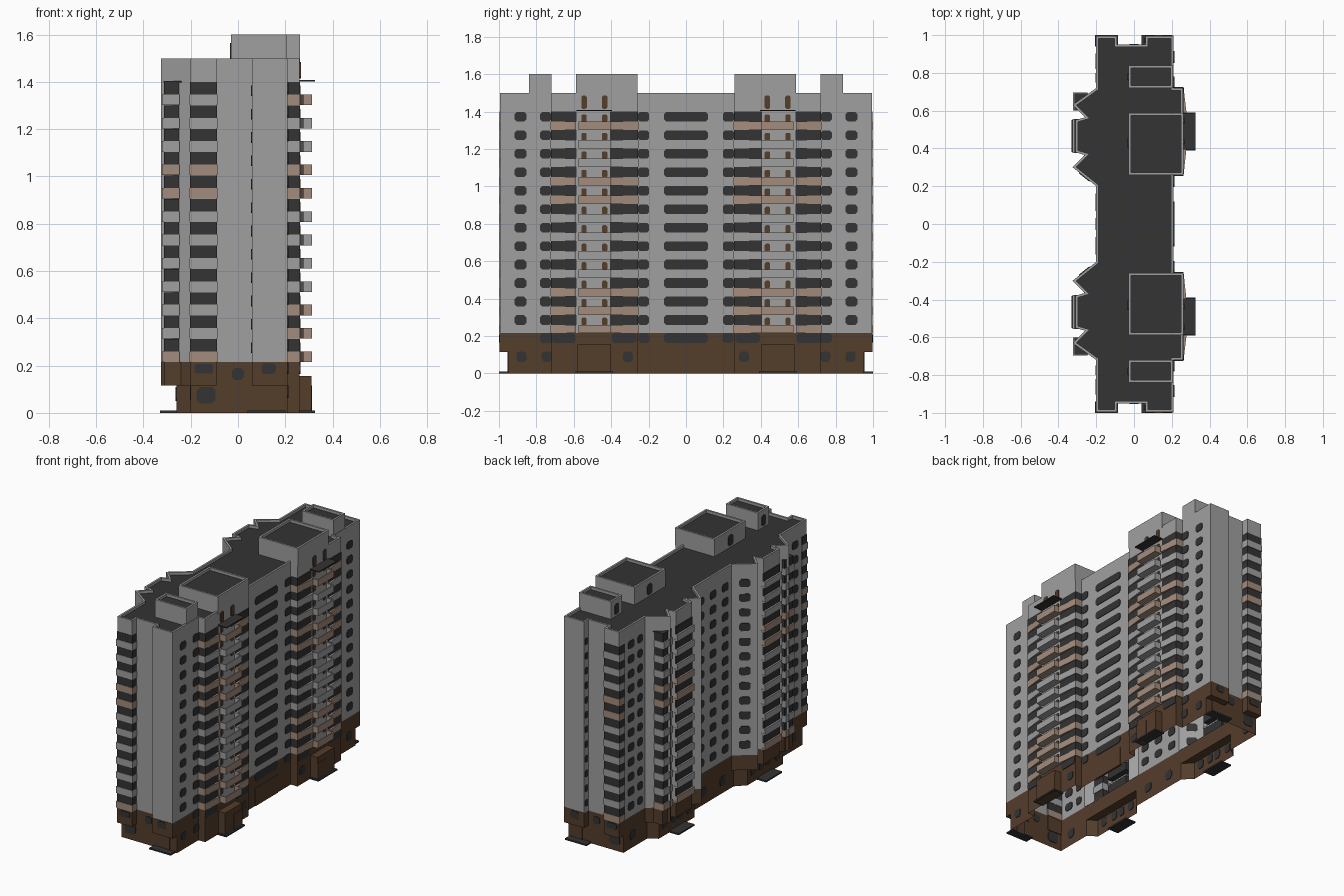
import bpy, bmesh, math
from mathutils import Vector

if "Cube" in bpy.data.objects:
    bpy.data.objects.remove(bpy.data.objects["Cube"])


def material(name, rgb):
    m = bpy.data.materials.new(name)
    m.diffuse_color = (*rgb, 1)
    m.use_nodes = True
    m.node_tree.nodes["Principled BSDF"].inputs["Base Color"].default_value = m.diffuse_color
    return m


WALL = material("grey wall", (0.35, 0.35, 0.35))
DARK = material("dark glass and roof", (0.033, 0.033, 0.033))
PEACH = material("peach panel", (0.37, 0.265, 0.205))
BROWN = material("brown base", (0.088, 0.047, 0.024))

parts = {}


def part(name, mat):
    if name not in parts:
        parts[name] = (bmesh.new(), [mat])
    return parts[name][0]


def prism(bm, pts, z0, z1, caps=True):
    lo = [bm.verts.new((x, y, z0)) for x, y in pts]
    hi = [bm.verts.new((x, y, z1)) for x, y in pts]
    n = len(pts)
    for i in range(n):
        j = (i + 1) % n
        bm.faces.new((lo[i], lo[j], hi[j], hi[i]))
    if caps:
        bm.faces.new(lo[::-1])
    return bm.faces.new(hi) if caps else hi


def box(bm, x0, x1, y0, y1, z0, z1):
    prism(bm, [(x0, y0), (x1, y0), (x1, y1), (x0, y1)], z0, z1)


def box2(bm, x0, x1, y0, y1, z0, z1):
    """Box plus its twin mirrored across y."""
    box(bm, x0, x1, y0, y1, z0, z1)
    box(bm, x0, x1, -y1, -y0, z0, z1)


def window(bm, x, y, z, w, h, along=(0, 1), t=0.004):
    """Thin plate with cut corners, set through the wall so it shows on both sides."""
    a = Vector((along[0], along[1], 0)).normalized()
    nrm = Vector((a.y, -a.x, 0))
    c = min(w, h) * 0.22
    u, v = w / 2, h / 2
    prof = [(-u + c, -v), (u - c, -v), (u, -v + c), (u, v - c),
            (u - c, v), (-u + c, v), (-u, v - c), (-u, -v + c)]
    rings = [[bm.verts.new(Vector((x, y, z + q)) + a * p + nrm * s) for p, q in prof]
             for s in (-t, t)]
    for i in range(8):
        j = (i + 1) % 8
        bm.faces.new((rings[0][i], rings[0][j], rings[1][j], rings[1][i]))
    bm.faces.new(rings[0][::-1])
    bm.faces.new(rings[1])


def window2(bm, x, y, z, w, h, along=(0, 1)):
    window(bm, x, y, z, w, h, along)
    window(bm, x, -y, z, w, h, (along[0], -along[1]))


def rimmed_roof(bm, top_pts, z0, z1, rim=0.013, drop=0.018):
    """Open-bottomed tower with a parapet round a sunken dark roof."""
    ring = prism(bm, top_pts, z0, z1, caps=False)
    top = bm.faces.new(ring)
    bm.normal_update()
    bmesh.ops.inset_region(bm, faces=[top], thickness=rim, use_even_offset=True)
    roof = bmesh.ops.extrude_discrete_faces(bm, faces=[top])["faces"][0]
    bmesh.ops.translate(bm, verts=roof.verts, vec=(0, 0, -drop))
    roof.material_index = 1


# main tower shell
bay = [(-.2, .72), (-.325, .63), (-.26, .565), (-.31, .55),
       (-.31, .38), (-.26, .365), (-.325, .3), (-.2, .2)]
half = [(.21, .26), (.26, .26), (.26, .72), (.21, .72), (.21, .995), (.06, .995),
        (.06, .95), (-.09, .95), (-.09, .995), (-.2, .995)] + bay
mirror = lambda pts: [(x, -y) for x, y in reversed(pts)]
tower = part("tower_walls", WALL)
parts["tower_walls"][1].append(DARK)
rimmed_roof(tower, half + mirror(half), .215, 1.5)

# rooftop stair and lift houses
house = part("roof_houses", WALL)
parts["roof_houses"][1].append(DARK)
for x1, y0, y1 in ((.263, .26, .588), (.207, .72, .84)):
    pts = [(-.03, y0), (x1, y0), (x1, y1), (-.03, y1)]
    rimmed_roof(house, pts, 1.48, 1.6)
    rimmed_roof(house, mirror(pts), 1.48, 1.6)

# brown base, set back at the ends, with overhanging blocks
base = part("base_walls", BROWN)
low = [(.21, .26), (.26, .26), (.26, .72), (.21, .72), (.21, .95), (-.2, .95),
       (-.2, .7), (-.26, .66), (-.26, .28), (-.2, .22)]
prism(base, low + mirror(low), 0, .215, caps=False)
over = part("base_overhangs", BROWN)
box2(over, -.2, -.09, .945, .997, .115, .216)
box2(over, .06, .21, .945, .997, .115, .216)
prism(over, bay, .115, .216)
prism(over, mirror(bay), .115, .216)
box2(over, -.31, -.2, .6, .69, .115, .216)
# porches and doors
porch = part("porches", BROWN)
box2(porch, .255, .31, .4, .58, 0, .155)
doors = part("doors", BROWN)
box(doors, .2, .214, -.12, .12, 0, .12)
box2(doors, .3, .314, .4, .49, 0, .115)
box2(doors, .105, .16, .94, .954, 0, .115)
# ground slabs at the entrances
slabs = part("entrance_slabs", DARK)
box2(slabs, .25, .325, .39, .59, 0, .01)
box2(slabs, -.33, -.25, .38, .55, 0, .01)
box2(slabs, .04, .2, .94, 1.0, 0, .01)

glass = part("windows", DARK)
stair = part("stair_windows", BROWN)
bands = part("loggia_glazing", DARK)

# base windows
for y in (.88, .745, .31):
    window2(glass, .21 if y > .72 else .26, y, .09, .055, .055)
for x, z, w, h in ((-.135, .075, .08, .07), (.0, .165, .05, .05)):
    window2(glass, x, .95, z, w, h, (1, 0))
window2(glass, -.145, .997, .187, .08, .04, (1, 0))
window2(glass, .13, .997, .187, .06, .045, (1, 0))
for y in (.1, .85):
    window2(glass, -.2, y, .085, .06, .06)
for y in (.34, .43, .5, .6):
    window2(glass, -.26, y, .08, .05, .06)
window(glass, .21, 0, .19, .235, .052)
window2(glass, .21, .745, .19, .07, .052)
window2(glass, .21, .225, .19, .06, .052)
window2(glass, .26, .655, .19, .13, .052)
window2(glass, .26, .33, .19, .13, .052)

for i in range(12):
    zp = .2375 + .0988 * i          # panel centre
    zw = zp + .048                  # window centre
    p0, p1, w0, w1 = zp - .0225, zp + .0225, zw - .0265, zw + .027
    right = PEACH if i in (0, 1, 2, 7, 8, 11) else WALL
    left = PEACH if i in (0, 7, 8) else WALL

    # plain windows, right side
    window2(glass, .21, .885, zw, .062, .052)
    window2(glass, .21, .75, zw, .06, .052)
    window2(glass, .21, .228, zw, .062, .052)
    window(glass, .21, 0, zw, .235, .052)
    # plain windows, left side
    window2(glass, -.2, .87, zw, .065, .052)
    window2(glass, -.2, .775, zw, .05, .052)
    window2(glass, -.2, .13, zw, .065, .052)
    window(glass, -.2, 0, zw, .065, .052)
    window2(glass, -.2625, .25, zw, .07, .052, (.125, -.1))
    # narrow windows in the end recess
    window2(glass, .06, .973, zw - .01, .026, .045)
    # stair windows behind the balconies
    for y in (.435, .545):
        window2(stair, .26, y, zw - .008, .028, .042)

    # loggia glazing strips
    box2(bands, .2, .263, .585, .722, w0, w1)
    box2(bands, .2, .263, .257, .405, w0, w1)
    box2(bands, -.203, -.088, .94, .997, w0, w1)
    box2(bands, -.313, -.25, .6, .69, w0, w1)
    box2(bands, -.314, -.25, .378, .552, w0, w1)

    # loggia parapet panels
    pr = part("right_panels_peach" if right is PEACH else "right_panels_grey", right)
    for a, b in (((.262, .725), (.278, .588)), ((.278, .402), (.262, .255))):
        pts = [(.2, b[1]), b, a, (.2, a[1])]
        prism(pr, pts, p0, p1)
        prism(pr, mirror(pts), p0, p1)
    pl = part("left_panels_peach" if left is PEACH else "left_panels_grey", left)
    box2(pl, -.206, -.086, .94, 1.0, p0, p1)
    box2(pl, -.325, -.314, .375, .555, p0, p1)
    box2(pl, -.32, -.25, .375, .555, p0, p0 + .01)
    box2(pl, -.322, -.247, .6, .695, p0, p1)

    # projecting open balconies: floor and three rails
    bal = part("balconies_peach" if right is PEACH else "balconies_grey", right)
    box2(bal, .255, .312, .402, .575, p0, p0 + .008)
    box2(bal, .304, .312, .402, .575, p0, p1)
    box2(bal, .255, .312, .402, .409, p0, p1)
    box2(bal, .255, .312, .568, .575, p0, p1)

# balcony canopies, loggia tops and top stair windows
box2(part("balcony_canopies", DARK), .255, .325, .395, .585, 1.402, 1.409)
box2(part("loggia_tops", DARK), -.315, -.22, .6, .692, 1.398, 1.404)
for y in (.435, .545):
    window2(stair, .263, y, 1.45, .03, .07)
window2(glass, -.03, .43, 1.53, .05, .07)
window2(glass, -.03, .78, 1.53, .04, .07)

# turn every part into an object
for name, (bm, mats) in parts.items():
    if not name.startswith(("tower", "base_walls", "roof_h")):
        bmesh.ops.recalc_face_normals(bm, faces=bm.faces)
    me = bpy.data.meshes.new(name)
    bm.to_mesh(me)
    bm.free()
    for m in mats:
        me.materials.append(m)
    bpy.context.collection.objects.link(bpy.data.objects.new(name, me))
